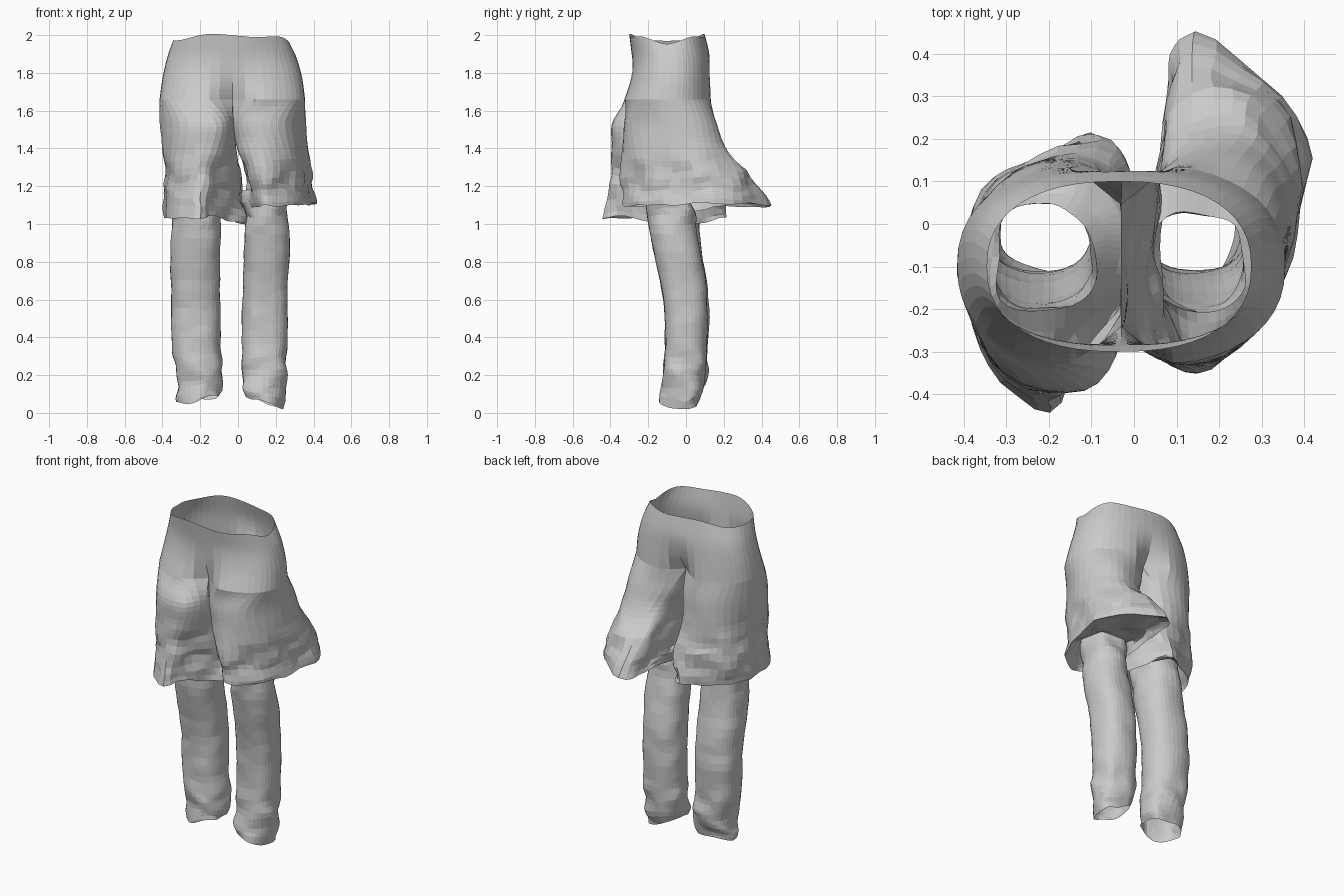
import bpy, bmesh, math
from mathutils import Vector, noise

if "Cube" in bpy.data.objects:
    bpy.data.objects.remove(bpy.data.objects["Cube"])

N = 48          # points around each tube
H = N // 2


def catmull(p0, p1, p2, p3, t):
    return 0.5 * (2 * p1 + (p2 - p0) * t + (2 * p0 - 5 * p1 + 4 * p2 - p3) * t * t
                  + (3 * p1 - p0 - 3 * p2 + p3) * t ** 3)


def ramp(v):
    return max(0, min(1, v))


def crumple(p):
    # cloth is smooth at the hips, crumpled at the hem and at the cuffs
    amp = 0.026 * ramp((1.45 - p.z) / 0.2)
    amp -= 0.019 * ramp((1.05 - p.z) / 0.12)
    amp += 0.02 * ramp((0.38 - p.z) / 0.2)
    if p.z > 1.45:
        amp = 0
    return p + noise.noise_vector(Vector((p.x, p.y, p.z * 1.3)) * 8) * amp


def loft(name, keys, steps, decimate=0):
    # skin through key rings with smooth in-between rings
    rows = []
    for k in range(len(keys) - 1):
        a, b, c, d = keys[max(k - 1, 0)], keys[k], keys[k + 1], keys[min(k + 2, len(keys) - 1)]
        for s in range(steps):
            rows.append([catmull(a[i], b[i], c[i], d[i], s / steps) for i in range(N)])
    rows.append(keys[-1])
    bm = bmesh.new()
    vs = [[bm.verts.new(crumple(p)) for p in r] for r in rows]
    for r0, r1 in zip(vs, vs[1:]):
        for i in range(N):
            j = (i + 1) % N
            bm.faces.new((r0[i], r0[j], r1[j], r1[i]))
    bmesh.ops.recalc_face_normals(bm, faces=bm.faces)
    me = bpy.data.meshes.new(name)
    bm.to_mesh(me)
    bm.free()
    ob = bpy.data.objects.new(name, me)
    bpy.context.collection.objects.link(ob)
    if decimate:
        ob.modifiers.new("facets", "DECIMATE").ratio = decimate
    return ob


def power(v, e=0.85):
    return math.copysign(abs(v) ** e, v)


def hip_ring(z, x0, x1, y0, y1, pinch, wave=0):
    cx, rx, cy, ry = (x0 + x1) / 2, (x1 - x0) / 2, (y0 + y1) / 2, (y1 - y0) / 2
    ring = []
    for i in range(N):
        a = math.tau * i / N
        x, y = cx - rx * power(math.sin(a)), cy - ry * power(math.cos(a))
        y += pinch * math.cos(a) * math.exp(-((x - cx) / 0.075) ** 2)
        dz = wave * (abs(math.cos(a)) - 1 + 0.2 * math.sin(5 * a))
        ring.append(Vector((x, y, z + dz)))
    return ring


def outline_ring(z, pts):
    # eight control points (x, y, optional height offset): seven outside, one inside
    P = [Vector((p[0], p[1], z + (p[2] if len(p) > 2 else 0))) for p in pts]
    ring = []
    for k in range(8):
        n = 4 if k < 6 else 12
        for s in range(n):
            ring.append(catmull(P[k - 1], P[k], P[(k + 1) % 8], P[(k + 2) % 8], s / n))
    return ring


def leg_ring(side, z, cx, cy, rx, ry, tilt=0):
    ring = []
    for i in range(N):
        a = math.radians(-125 + 250 * i / H if i <= H else 125 + 110 * (i - H) / H)
        c, s = power(math.cos(a)), power(math.sin(a))
        ring.append(Vector((cx + side * rx * c, cy + ry * s, z - tilt * c)))
    return ring


# hips, open at the waist
hips = [hip_ring(2.0, -.345, .275, -.30, .10, 0, .04),
        hip_ring(1.88, -.375, .31, -.285, .125, 0),
        hip_ring(1.77, -.40, .34, -.30, .135, .03),
        hip_ring(1.66, -.415, .355, -.34, .145, .10)]
loft("hips", hips, 6)

# crotch seam shared by both thighs, back to front
front, back = hips[-1][0], hips[-1][H]
seam = [back.lerp(front, k / H) - Vector((0, 0, .11 * math.sin(math.pi * k / H)))
        for k in range(1, H)]

# thigh outlines from top to hem
thighs = {
    "left": [(1.54, [(-.03, -.27), (-.12, -.385), (-.31, -.34), (-.415, -.12),
                     (-.35, .06), (-.21, .145), (-.05, .10), (-.02, -.08, -.06)]),
             (1.4, [(-.04, -.28), (-.14, -.39), (-.32, -.34), (-.40, -.13),
                    (-.345, .06), (-.22, .15), (-.06, .12), (-.01, -.08)]),
             (1.22, [(-.10, -.30), (-.19, -.40), (-.34, -.32), (-.395, -.1),
                     (-.35, .07), (-.22, .16), (-.05, .17), (.02, -.08)]),
             (1.03, [(-.09, -.27), (-.2, -.44), (-.345, -.33), (-.39, -.12),
                     (-.35, .06), (-.22, .15), (-.07, .21), (.04, -.08, -.03)])],
    "right": [(1.54, [(-.02, -.25), (.09, -.325), (.25, -.285), (.355, -.09),
                      (.33, .08), (.21, .16), (.03, .10), (-.02, -.08, -.06)]),
              (1.4, [(.01, -.26), (.13, -.335), (.27, -.27), (.36, -.08),
                     (.355, .1), (.25, .21), (.09, .16), (.01, -.06)]),
              (1.25, [(.06, -.27), (.15, -.345), (.28, -.25), (.365, -.08),
                      (.385, .14), (.28, .31), (.1, .31), (.05, -.02)]),
              (1.1, [(.09, -.26), (.16, -.34), (.29, -.24), (.37, -.08),
                     (.41, .15), (.3, .345), (.105, .435), (.06, .01, -.03)])],
}
# lower leg rings: z, centre, radii, tilt
legs = {
    "left": [(1.17, -.21, -.08, .12, .13), (.92, -.225, -.055, .13, .13),
             (.6, -.225, 0, .13, .12), (.35, -.22, 0, .13, .115),
             (.2, -.205, 0, .12, .115), (.07, -.2, -.02, .11, .1, .01)],
    "right": [(1.17, .145, -.09, .11, .12), (.95, .155, -.065, .12, .125),
              (.65, .145, -.01, .12, .12), (.4, .14, .0, .12, .11),
              (.2, .14, -.01, .115, .11), (.05, .14, -.03, .10, .105, .035)],
}

for name, side in (("left", -1), ("right", 1)):
    top = [hips[-1][(-side * i) % N] for i in range(H + 1)] + seam
    rings = [outline_ring(z, pts) for z, pts in thighs[name]]
    leg = [leg_ring(side, *r) for r in legs[name]]
    loft(name + "_thigh", [top] + rings, 5)
    loft(name + "_hem_lining", [rings[-1], leg[0]], 4)       # cloth folded up inside
    loft(name + "_lower_leg", leg, 6, decimate=0.6)
